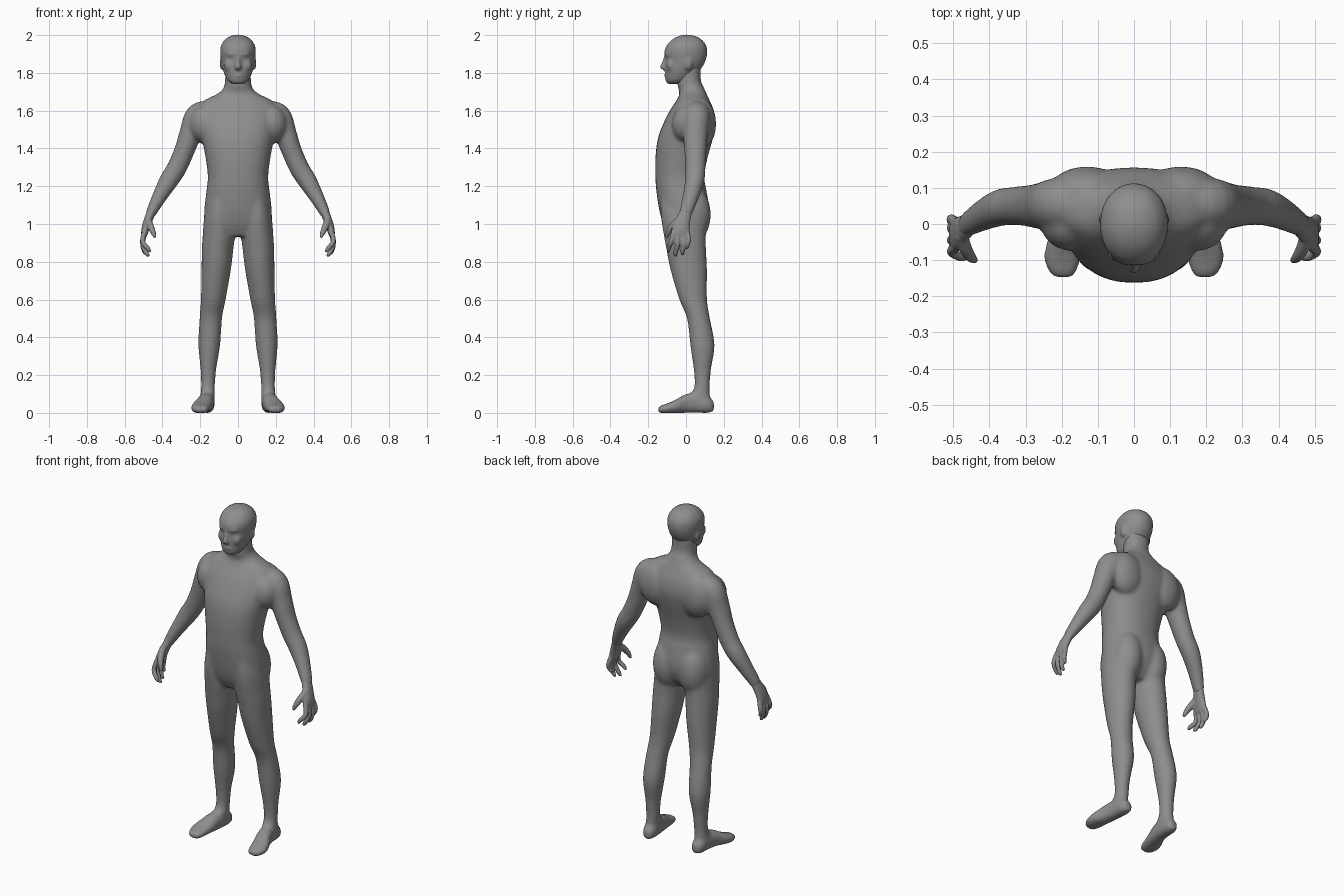
import bpy, bmesh, math
from mathutils import Vector, Matrix


def spline(secs, steps=4):
    """Catmull-Rom through section tuples."""
    pts = [Vector(s) for s in secs]
    pts = [pts[0] * 2 - pts[1]] + pts + [pts[-1] * 2 - pts[-2]]
    out = []
    for i in range(1, len(pts) - 2):
        p0, p1, p2, p3 = pts[i - 1:i + 3]
        for k in range(steps):
            t = k / steps
            out.append(0.5 * (2 * p1 + (p2 - p0) * t + (2 * p0 - 5 * p1 + 4 * p2 - p3) * t * t
                              + (3 * p1 - p0 - 3 * p2 + p3) * t ** 3))
    return out + [pts[-2]]


def loft(bm, secs, frame=None, s=1, power=2.0, n=28):
    """Skin sections (x, y, z, half width a, half depth b); frame fixes the ring axes."""
    rows = spline(secs)
    rings = []
    for i, r in enumerate(rows):
        c, a, b = Vector(r[:3]), max(r[3], 0.003), max(r[4], 0.003)
        if frame:
            u, v = frame
        else:
            t = Vector(rows[min(i + 1, len(rows) - 1)][:3]) - Vector(rows[max(i - 1, 0)][:3])
            u = t.cross(Vector((0, 1, 0))).normalized()
            v = u.cross(t).normalized()
        ring = []
        for k in range(n):
            co, si = math.cos(2 * math.pi * k / n), math.sin(2 * math.pi * k / n)
            e = 2 / power
            p = c + u * (a * math.copysign(abs(co) ** e, co)) + v * (b * math.copysign(abs(si) ** e, si))
            ring.append(bm.verts.new((p.x * s, p.y, p.z)))
        rings.append(ring)
    for p, q in zip(rings, rings[1:]):
        for k in range(n):
            bm.faces.new((p[k], p[(k + 1) % n], q[(k + 1) % n], q[k]))
    bm.faces.new(rings[0])
    bm.faces.new(rings[-1])


def ball(bm, c, r):
    m = Matrix.Translation(c) @ Matrix.Diagonal((*r, 1))
    bmesh.ops.create_uvsphere(bm, u_segments=20, v_segments=14, radius=1, matrix=m)


skin = bpy.data.materials.new("dark_grey")
skin.diffuse_color = (.27, .27, .27, 1)


def finish(bm, name, voxel, rounds):
    """Fuse overlapping parts into one smooth skin."""
    bmesh.ops.recalc_face_normals(bm, faces=bm.faces)
    me = bpy.data.meshes.new(name)
    bm.to_mesh(me)
    bm.free()
    me.materials.append(skin)
    ob = bpy.data.objects.new(name, me)
    bpy.context.collection.objects.link(ob)
    rm = ob.modifiers.new("fuse", 'REMESH')
    rm.mode, rm.voxel_size, rm.use_smooth_shade = 'VOXEL', voxel, True
    sm = ob.modifiers.new("soften", 'SMOOTH')
    sm.factor, sm.iterations = 0.5, rounds


X, Y, Z = Vector((1, 0, 0)), Vector((0, 1, 0)), Vector((0, 0, 1))


def upright(secs):
    """(z, x, half width, front y, back y) to loft sections."""
    return [(x, (f + b) / 2, z, a, (b - f) / 2) for z, x, a, f, b in secs]


body, head, hands = bmesh.new(), bmesh.new(), bmesh.new()

# torso and neck
loft(body, upright([
    (.935, 0, .09, -.09, .06), (1.0, 0, .172, -.122, .105), (1.08, 0, .178, -.143, .122),
    (1.18, 0, .167, -.158, .108), (1.25, 0, .16, -.162, .097), (1.35, 0, .172, -.162, .114),
    (1.45, 0, .191, -.15, .142), (1.53, 0, .205, -.121, .157), (1.6, 0, .207, -.086, .148),
    (1.65, 0, .185, -.053, .127), (1.69, 0, .108, -.034, .109), (1.72, 0, .077, -.042, .096),
    (1.76, 0, .069, -.047, .079), (1.84, 0, .069, -.04, .08)]), (X, Y), power=2.25)

# head
loft(head, upright([
    (1.742, 0, .03, -.098, -.03), (1.757, 0, .053, -.108, .01), (1.79, 0, .071, -.111, .05),
    (1.83, 0, .083, -.111, .086), (1.87, 0, .09, -.108, .106), (1.91, 0, .094, -.115, .113),
    (1.945, 0, .09, -.103, .107), (1.977, 0, .069, -.073, .083), (1.995, 0, .04, -.038, .048),
    (2.002, 0, .012, -.01, .015)]), (X, Y), power=2.1)

# nose, brow and mouth
loft(head, [(0, -.105, 1.89, .01, .01), (0, -.115, 1.855, .012, .014),
            (0, -.12, 1.828, .018, .019), (0, -.108, 1.815, .014, .012)], (X, Y))
ball(head, (0, -.096, 1.898), (.06, .02, .013))
ball(head, (0, -.102, 1.787), (.03, .014, .014))

for s in (1, -1):
    # ear and cheek
    ball(head, (s * .088, .012, 1.85), (.01, .02, .034))
    ball(head, (s * .042, -.078, 1.84), (.032, .027, .035))
    # buttock, chest and shoulder blade
    ball(body, (s * .085, .035, 1.05), (.088, .097, .15))
    ball(body, (s * .175, .005, 1.53), (.085, .08, .1))
    ball(body, (s * .13, .085, 1.53), (.11, .075, .13))
    # leg
    loft(body, upright([
        (1.16, .1, .045, -.13, .05), (1.05, .1, .077, -.134, .1), (.94, .102, .085, -.118, .105),
        (.87, .108, .084, -.105, .106), (.76, .115, .078, -.083, .112), (.6, .131, .066, -.036, .112),
        (.5, .144, .06, .005, .127), (.36, .152, .058, .022, .152), (.23, .157, .042, .04, .133),
        (.14, .159, .037, .044, .126), (.1, .161, .038, .022, .127), (.05, .165, .041, -.01, .132)
    ]), (X, Y), s)
    # foot
    loft(body, [
        (.16, .149, .034, .022, .026), (.163, .12, .042, .037, .042), (.165, .06, .052, .041, .052),
        (.174, 0, .05, .044, .05), (.19, -.05, .036, .052, .037), (.198, -.09, .026, .052, .028),
        (.198, -.125, .02, .044, .022), (.195, -.15, .017, .026, .015)], (X, Z), s, 2.4)
    # arm
    loft(body, [
        (.13, .06, 1.6, .05, .06), (.205, .055, 1.57, .074, .073), (.252, .05, 1.475, .06, .066),
        (.285, .05, 1.385, .054, .059), (.325, .05, 1.295, .053, .054), (.366, .046, 1.23, .051, .052),
        (.41, .028, 1.155, .041, .045), (.455, .002, 1.07, .03, .036), (.464, -.005, 1.045, .026, .033)],
        None, s)
    # palm
    loft(hands, [(.451, .005, 1.08, .024, .03), (.474, -.014, 1.025, .023, .038),
                 (.49, -.027, .975, .021, .046), (.497, -.03, .94, .016, .045)], None, s)
    # fingers: knuckle y, middle y, tip y, tip z, tip x
    for ky, my, ty, tz, tx in [(.006, .014, .008, .87, .49), (-.018, -.012, -.018, .836, .482),
                               (-.042, -.045, -.055, .828, .472), (-.064, -.077, -.092, .852, .464)]:
        loft(hands, [(.492, ky, .965, .014, .013), (.505, my, (tz + .965) / 2, .0135, .0135),
                     (tx + .014, ty, tz + .02, .0125, .0125), (tx, ty, tz, .007, .007)], None, s, n=14)
    # thumb
    loft(hands, [(.478, -.03, 1.03, .018, .018), (.464, -.072, .99, .018, .018),
                 (.45, -.093, .958, .015, .014), (.438, -.102, .928, .008, .008)], None, s, n=14)

finish(body, "body", .008, 20)
finish(head, "head", .007, 9)
finish(hands, "hands", .005, 4)
